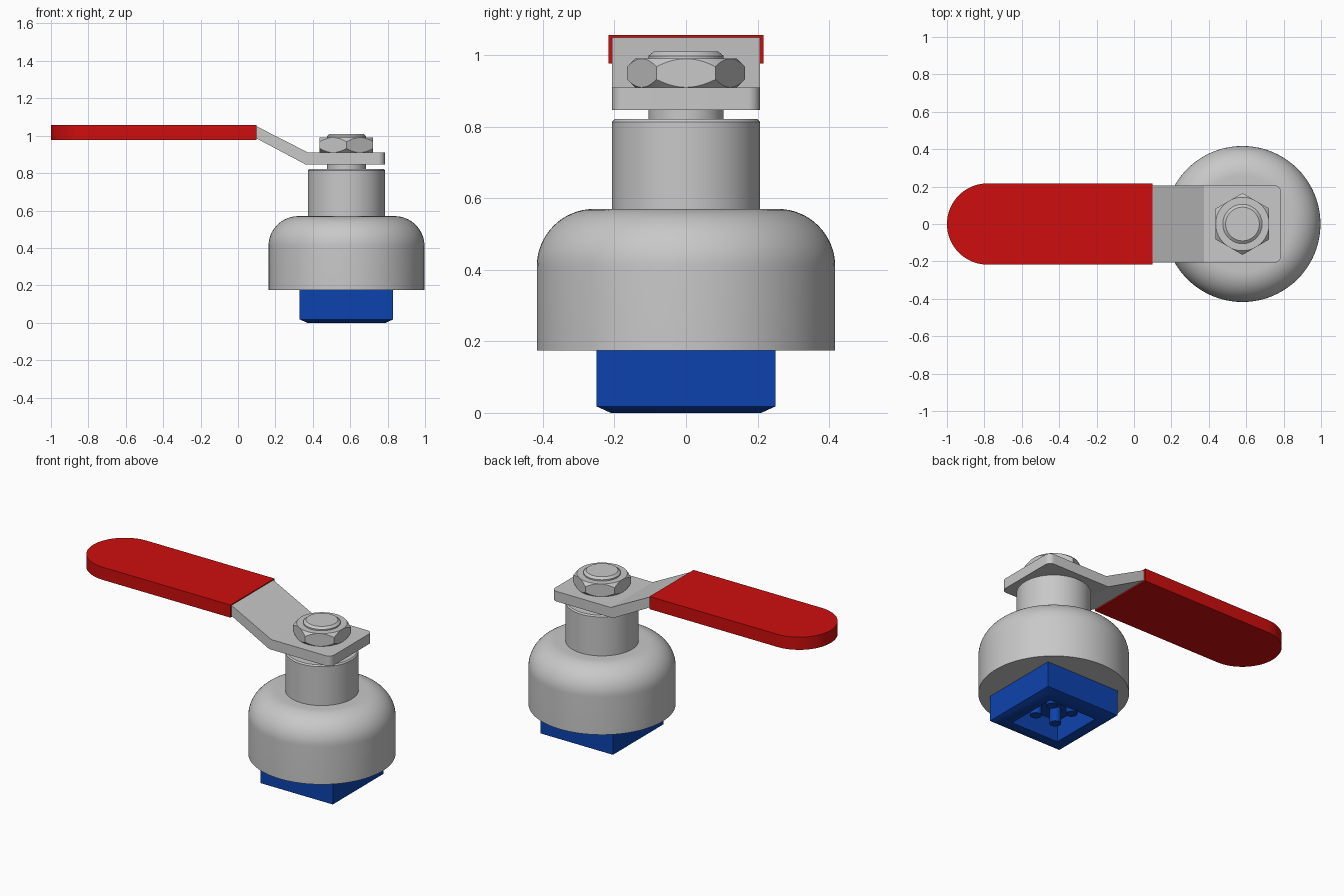
import bpy, bmesh
from math import sin, cos, pi, radians

if "Cube" in bpy.data.objects:
    bpy.data.objects.remove(bpy.data.objects["Cube"])

CX = 0.58   # valve axis
SEG = 96


def material(name, rgb):
    m = bpy.data.materials.new(name)
    m.diffuse_color = (*rgb, 1)
    m.use_nodes = True
    m.node_tree.nodes["Principled BSDF"].inputs["Base Color"].default_value = m.diffuse_color
    return m


steel = material("light steel", (0.58, 0.58, 0.58))
red = material("grip red", (0.62, 0.004, 0.004))
blue = material("connector blue", (0.004, 0.055, 0.42))


def finish(name, bm, mat, angle=30):
    bmesh.ops.remove_doubles(bm, verts=bm.verts, dist=1e-5)
    bmesh.ops.recalc_face_normals(bm, faces=bm.faces)
    me = bpy.data.meshes.new(name)
    bm.to_mesh(me)
    bm.free()
    ob = bpy.data.objects.new(name, me)
    bpy.context.collection.objects.link(ob)
    me.materials.append(mat)
    bpy.ops.object.select_all(action='DESELECT')
    ob.select_set(True)
    bpy.context.view_layer.objects.active = ob
    bpy.ops.object.shade_smooth_by_angle(angle=radians(angle))
    return ob


def loft(name, rings, mat, angle=30):
    """Skin a stack of equal-length point rings and cap both ends."""
    bm = bmesh.new()
    loops = [[bm.verts.new(p) for p in ring] for ring in rings]
    n = len(loops[0])
    for a, b in zip(loops, loops[1:]):
        for i in range(n):
            j = (i + 1) % n
            bm.faces.new((a[i], a[j], b[j], b[i]))
    bm.faces.new(loops[0])
    bm.faces.new(loops[-1])
    return finish(name, bm, mat, angle)


def lathe(name, profile, mat, x=CX, y=0, seg=SEG):
    rings = [[(x + r * cos(2 * pi * i / seg), y + r * sin(2 * pi * i / seg), z)
              for i in range(seg)] for r, z in profile]
    return loft(name, rings, mat)


# bell-shaped body with rounded shoulder, and neck
shoulder = [(0.257 + 0.16 * cos(t * pi / 32), 0.41 + 0.16 * sin(t * pi / 32))
            for t in range(17)]
lathe("valve_body", [(0.417, 0.175)] + shoulder + [(0.207, 0.57), (0.207, 0.813), (0.2, 0.821)], steel)

# stem running through the lever and nut
lathe("stem", [(0.105, 0.815), (0.105, 0.998), (0.09, 1.01)], steel)

# hexagonal nut with conical chamfers, points toward +-y
A, Z0, Z1 = 0.143, 0.91, 0.99
rings = [[], [], [], []]
for i in range(72):
    t = 2 * pi * i / 72
    off = (t + pi / 6) % (pi / 3) - pi / 6
    h = A / cos(off)
    for ring, r, z in zip(rings, (A, h, h, A), (Z0, Z0 + h - A, Z1 - h + A, Z1)):
        ring.append((CX + r * cos(t), r * sin(t), z))
loft("hex_nut", rings, steel, 20)

# cranked lever plate: bent side profile extruded in y, outer corners rounded
W = 0.207
profile = [(0.0, 0.985), (0.1, 0.985), (0.36, 0.847), (0.785, 0.847),
           (0.785, 0.91), (0.375, 0.91), (0.1, 1.05), (0.0, 1.05)]
bm = bmesh.new()
face = bm.faces.new([bm.verts.new((x, -W, z)) for x, z in profile])
ext = bmesh.ops.extrude_face_region(bm, geom=[face])
bmesh.ops.translate(bm, vec=(0, 2 * W, 0),
                    verts=[v for v in ext["geom"] if isinstance(v, bmesh.types.BMVert)])
corners = [e for e in bm.edges if all(v.co.x > 0.78 for v in e.verts)
           and abs(e.verts[0].co.z - e.verts[1].co.z) > 0.01]
bmesh.ops.bevel(bm, geom=corners, offset=0.035, segments=8, profile=0.5, affect='EDGES')
finish("lever_plate", bm, steel, 20)

# red grip with a round end
G = 0.217
outline = [(0.1, -G), (0.1, G)] + [(-1 + G - G * sin(i * pi / 48), G * cos(i * pi / 48))
                                  for i in range(49)]
loft("lever_grip", [[(x, y, z) for x, y in outline] for z in (0.977, 1.056)], red)


# square connector: chamfered base with a square recess
def square(h, z):
    return [(CX + sx * h, sy * h, z) for sx, sy in ((-1, -1), (1, -1), (1, 1), (-1, 1))]


loft("connector_block", [square(0.25, 0.18), square(0.25, 0.018), square(0.21, 0.0),
                         square(0.163, 0.0), square(0.163, 0.13)], blue)

# four contact pins in the recess
for sx in (-1, 1):
    for sy in (-1, 1):
        lathe("connector_pin", [(0.032, 0.135), (0.032, 0.04)], blue,
              CX + 0.07 * sx, 0.07 * sy, 32)
